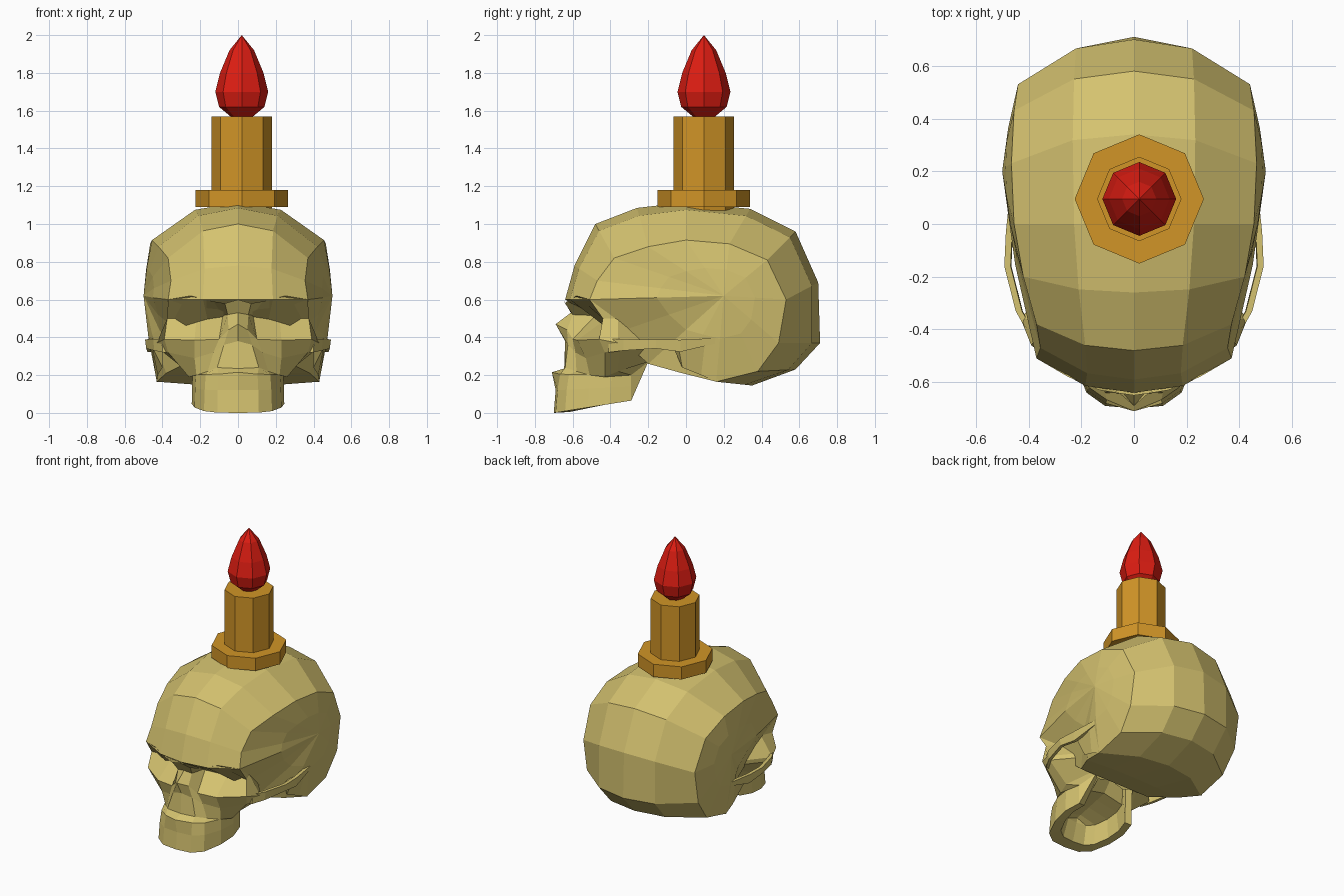
import bpy, bmesh
from math import cos, sin, pi
from mathutils import Vector

if "Cube" in bpy.data.objects:
    bpy.data.objects.remove(bpy.data.objects["Cube"])


def material(name, rgb):
    m = bpy.data.materials.new(name)
    m.diffuse_color = (*rgb, 1)
    m.use_nodes = True
    m.node_tree.nodes["Principled BSDF"].inputs["Base Color"].default_value = m.diffuse_color
    return m


BONE = material("bone", (0.66, 0.54, 0.16))
WAX = material("wax", (0.64, 0.30, 0.02))
FIRE = material("fire", (0.72, 0.012, 0.006))


def loft(name, rows, mat, wrap_rows=False, wrap_cols=False, caps=False,
         mirror=False, recalc=False):
    """Skin a grid of points with quads; coincident points are welded."""
    bm = bmesh.new()
    grid = [[bm.verts.new(p) for p in row] for row in rows]
    nr, nc = len(rows), len(rows[0])
    for r in range(nr if wrap_rows else nr - 1):
        for c in range(nc if wrap_cols else nc - 1):
            r2, c2 = (r + 1) % nr, (c + 1) % nc
            bm.faces.new((grid[r][c], grid[r2][c], grid[r2][c2], grid[r][c2]))
    if caps:
        bm.faces.new(grid[0])
        bm.faces.new(grid[-1])
    bmesh.ops.remove_doubles(bm, verts=bm.verts, dist=1e-4)
    if recalc:
        bmesh.ops.recalc_face_normals(bm, faces=bm.faces)
    mesh = bpy.data.meshes.new(name)
    bm.to_mesh(mesh)
    bm.free()
    ob = bpy.data.objects.new(name, mesh)
    bpy.context.collection.objects.link(ob)
    mesh.materials.append(mat)
    if mirror:
        mod = ob.modifiers.new("mirror", 'MIRROR')
        mod.use_clip = True
    return ob


# Cranium: stations run brow > crown > back > base > behind the eyes.
# Each gives the centre line (y, z) and the temple line (x, y, z).
stations = [
    ((-.64, .60), (.37, -.51, .60)),
    ((-.59, .78), (.355, -.47, .70)),
    ((-.48, 1.0), (.37, -.38, .82)),
    ((-.26, 1.085), (.42, -.20, .88)),
    ((0, 1.115), (.455, 0, .915)),
    ((.34, 1.08), (.465, .23, .895)),
    ((.58, .96), (.455, .43, .81)),
    ((.70, .69), (.44, .53, .60)),
    ((.71, .37), (.44, .49, .37)),
    ((.58, .23), (.43, .38, .22)),
    ((.35, .145), (.43, .16, .165)),
    ((0, .21), (.38, -.02, .21)),
    ((-.20, .26), (.28, -.20, .26)),
    ((-.38, .45), (.30, -.38, .42)),
]
side = Vector((.50, .20, .62))
rows = []
for (y, z), temple in stations:
    m, t = Vector((0, y, z)), Vector(temple)
    mid = m.lerp(t, .2)
    mid.x = t.x * .5
    ring = t.lerp(side, .5)
    ring.x = t.x + (side.x - t.x) * .62
    rows.append([m, mid, t, ring, side])
loft("cranium", rows[::-1], BONE, wrap_rows=True, mirror=True)

# Face: rows from brow down to cheek base, columns from centre to side
face = [
    [(0, -.65, .60), (.07, -.64, .58), (.13, -.63, .59),
     (.25, -.58, .62), (.37, -.51, .60), (.365, -.38, .60)],
    [(0, -.61, .53), (.055, -.60, .52), (.08, -.48, .515),
     (.22, -.42, .50), (.375, -.44, .50), (.34, -.36, .50)],
    [(0, -.69, .47), (.05, -.63, .44), (.10, -.60, .39),
     (.23, -.575, .385), (.39, -.46, .39), (.43, -.36, .37)],
    [(0, -.64, .38), (.075, -.625, .36), (.13, -.585, .32),
     (.23, -.53, .29), (.37, -.43, .32), (.42, -.35, .34)],
    [(0, -.645, .235), (.11, -.64, .24), (.16, -.58, .22),
     (.22, -.51, .20), (.26, -.43, .19), (.27, -.36, .22)],
]

# Upper jaw: one arch repeated downwards
arch = [(0, -.70), (.11, -.69), (.18, -.64), (.23, -.52), (.245, -.40), (.22, -.29)]
for front, back, s in ((.205, .20, .94), (.12, .14, .975), (0, .065, 1)):
    row = []
    for x, y in arch:
        k = (y + .70) / .41
        row.append((x * (s + k * (1 - s)), -.3 + (y + .3) * s,
                    front + (back - front) * k))
    face.append(row)
face[5][0] = (0, -.71, .215)          # spine under the nose

# Close the face back to the skull base, then turn the jaw into the palate
face = [row + [(row[-1][0] * .7, -.20, max(row[-1][2], .27))] for row in face]
teeth = face[-1]
for s, lift in ((.78, .005), (.68, .13)):
    face.append([(x * s, -.32 + (y + .32) * s, min(z + lift, .27)) for x, y, z in teeth])
face.append([(0, y, z + .03) for x, y, z in face[-1]])
loft("face", face, BONE, mirror=True)

# Cheek arches: thin bars from cheekbone to above the ear
path = [(.39, -.41, .355, .035), (.435, -.33, .36, .03), (.478, -.16, .365, .024),
        (.472, -.03, .355, .032), (.45, .18, .385, .012)]
bars = [[(x - .013, y, z - h), (x + .008, y, z - h),
         (x + .014, y, z + h), (x - .01, y, z + h)] for x, y, z, h in path]
loft("cheek_arches", bars, BONE, wrap_cols=True, caps=True, mirror=True, recalc=True)

# Mastoid ridges: wedges joining the arch ends to the skull base
ridge = [[(.40, -.06, .33), (.455, -.04, .35), (.40, -.02, .24)],
         [(.40, .08, .36), (.462, .10, .37), (.425, .08, .20)],
         [(.40, .20, .36), (.455, .20, .37), (.43, .17, .162)]]
loft("mastoid_ridges", ridge, BONE, wrap_cols=True, caps=True, mirror=True, recalc=True)


# Candle: eight-sided lathed parts on one axis
def lathe(name, profile, mat):
    rows = [[(.02 + r * cos(i * pi / 4), .095 + r * sin(i * pi / 4), z)
             for i in range(8)] for r, z in profile]
    return loft(name, rows, mat, wrap_cols=True, recalc=True)


lathe("candle_base", [(0, 1.09), (.245, 1.09), (.245, 1.18), (0, 1.18)], WAX)
lathe("candle", [(0, 1.07), (.16, 1.07), (.16, 1.57), (0, 1.57)], WAX)
lathe("flame", [(0, 1.56), (.06, 1.57), (.12, 1.62), (.14, 1.70),
                (.115, 1.80), (.065, 1.92), (0, 2.0)], FIRE)
